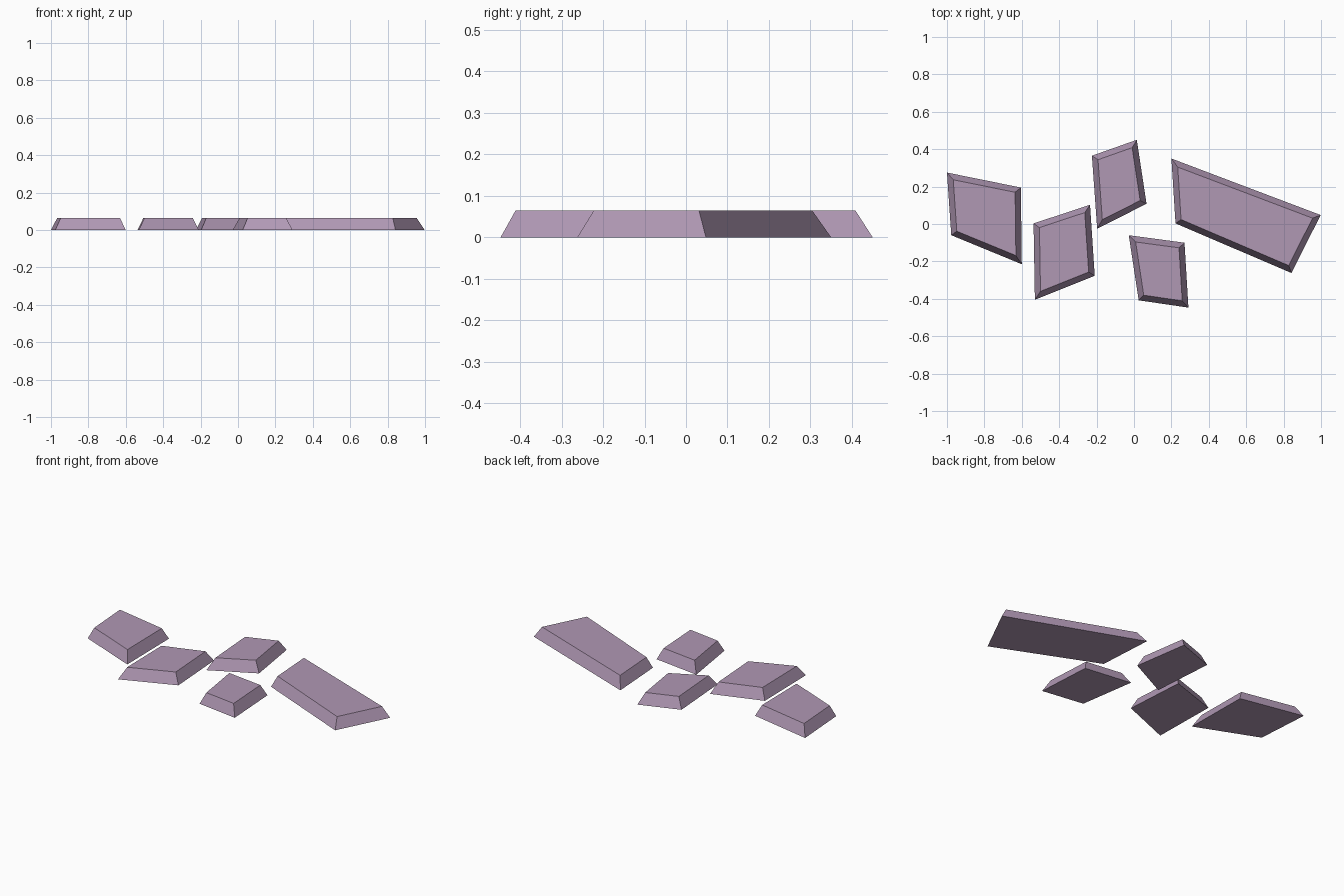
import bpy, bmesh
from mathutils import Vector

if "Cube" in bpy.data.objects:
    bpy.data.objects.remove(bpy.data.objects["Cube"])

HEIGHT = 0.065   # slab thickness
INSET = 0.031    # how far the top edge steps in from the bottom edge

mat = bpy.data.materials.new("dusty mauve stone")
mat.diffuse_color = (0.434, 0.314, 0.456, 1)
mat.use_nodes = True
mat.node_tree.nodes["Principled BSDF"].inputs["Base Color"].default_value = mat.diffuse_color


def inset_outline(pts, d):
    """Move every edge of a counterclockwise outline inward by d."""
    out = []
    n = len(pts)
    for i in range(n):
        p = pts[i]
        a = (p - pts[i - 1]).normalized()
        b = (pts[(i + 1) % n] - p).normalized()
        na, nb = Vector((-a.y, a.x)), Vector((-b.y, b.x))
        out.append(p + (na + nb) * d / (1 + na.dot(nb)))
    return out


def stone(name, outline):
    """Four-sided paving slab with sloping sides."""
    base = [Vector(p) for p in reversed(outline)]
    top = inset_outline(base, INSET)
    bm = bmesh.new()
    lo = [bm.verts.new((p.x, p.y, 0)) for p in base]
    hi = [bm.verts.new((p.x, p.y, HEIGHT)) for p in top]
    bm.faces.new(lo[::-1])
    bm.faces.new(hi)
    n = len(lo)
    for i in range(n):
        j = (i + 1) % n
        bm.faces.new((lo[i], lo[j], hi[j], hi[i]))
    me = bpy.data.meshes.new(name)
    bm.to_mesh(me)
    bm.free()
    me.materials.append(mat)
    bpy.context.collection.objects.link(bpy.data.objects.new(name, me))


# Bottom outlines, clockwise from the back left corner
stones = {
    "left_stone": [(-1, .275), (-.605, .195), (-.60, -.215), (-.977, -.06)],
    "middle_left_stone": [(-.537, .003), (-.235, .103), (-.21, -.277), (-.53, -.405)],
    "back_stone": [(-.225, .365), (.015, .45), (.067, .108), (-.197, -.025)],
    "front_stone": [(-.028, -.06), (.27, -.1), (.291, -.447), (.025, -.408)],
    "long_right_stone": [(.2, .35), (.998, .048), (.842, -.262), (.222, .003)],
}
for name, outline in stones.items():
    stone(name, outline)
